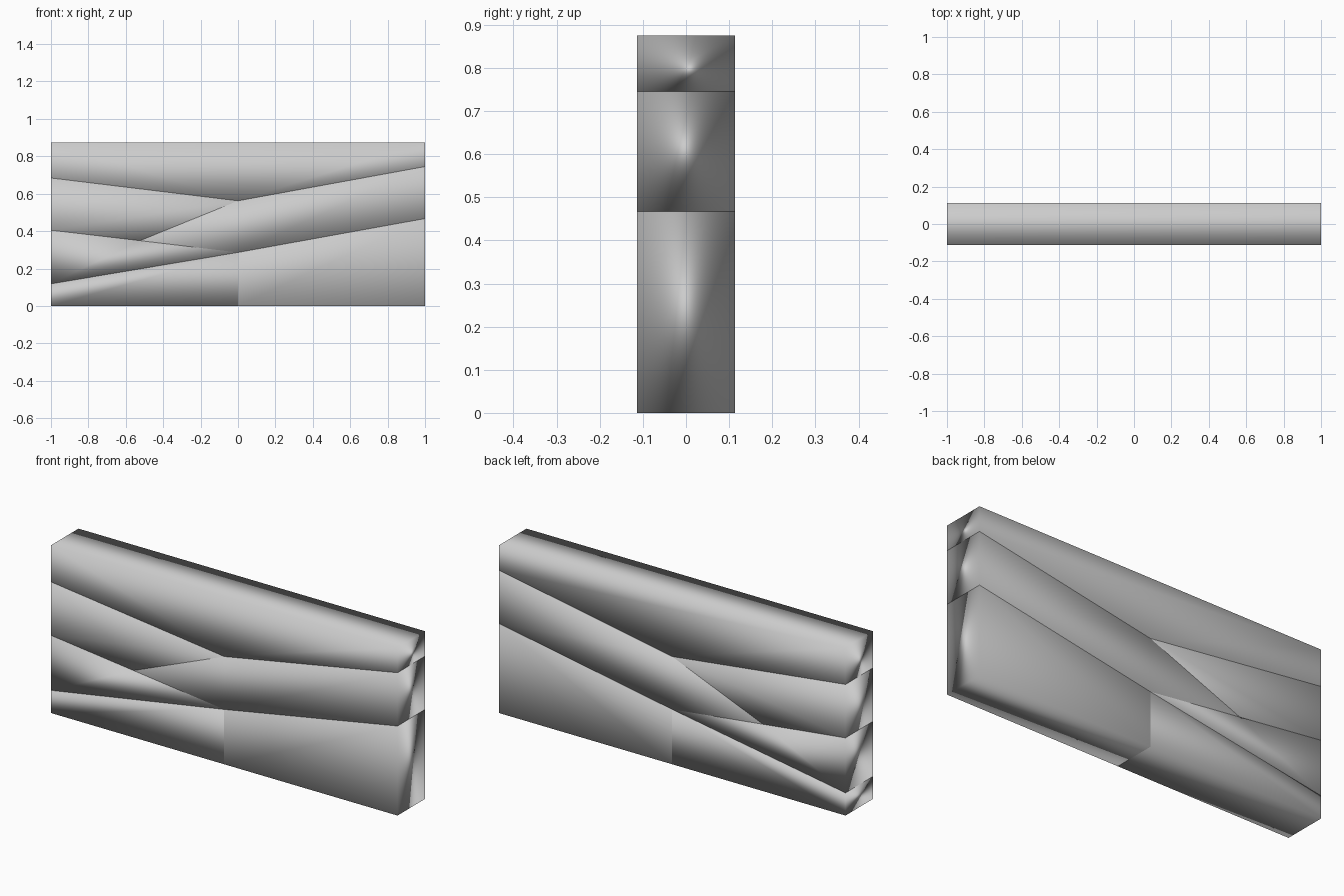
import bpy
import bmesh

if "Cube" in bpy.data.objects:
    bpy.data.objects.remove(bpy.data.objects["Cube"])

HALF = 0.1135   # half thickness of the slab
TOP = 0.875

# junction points shared by neighbouring pieces (x, z)
upper_mid, lower_mid, notch = (0, 0.562), (0, 0.286), (-0.524, 0.349)
left_low, left_mid, left_high = (-1, 0.118), (-1, 0.405), (-1, 0.684)
right_low, right_high = (1, 0.467), (1, 0.745)

# each layer is an outline in the front plane
layers = {
    "top_layer": [left_high, upper_mid, right_high, (1, TOP), (-1, TOP)],
    "left_layer": [left_mid, notch, upper_mid, left_high],
    "rising_layer": [notch, lower_mid, right_low, right_high, upper_mid],
    "left_wedge": [left_low, lower_mid, notch, left_mid],
    "bottom_left_layer": [(-1, 0), (0, 0), lower_mid, left_low],
    "bottom_right_layer": [(0, 0), (1, 0), right_low, lower_mid],
}


def build_layer(name, outline):
    bm = bmesh.new()
    face = bm.faces.new([bm.verts.new((x, -HALF, z)) for x, z in outline])
    ext = bmesh.ops.extrude_face_region(bm, geom=[face], use_keep_orig=True)
    verts = [g for g in ext["geom"] if isinstance(g, bmesh.types.BMVert)]
    bmesh.ops.translate(bm, verts=verts, vec=(0, 2 * HALF, 0))
    bmesh.ops.recalc_face_normals(bm, faces=bm.faces)
    for f in bm.faces:
        f.smooth = True
    mesh = bpy.data.meshes.new(name)
    bm.to_mesh(mesh)
    bm.free()
    obj = bpy.data.objects.new(name, mesh)
    bpy.context.collection.objects.link(obj)
    # soft shading dominated by the broad front and back faces
    mod = obj.modifiers.new("area_normals", 'WEIGHTED_NORMAL')
    mod.mode = 'FACE_AREA'
    mod.weight = 50


for name, outline in layers.items():
    build_layer(name, outline)
